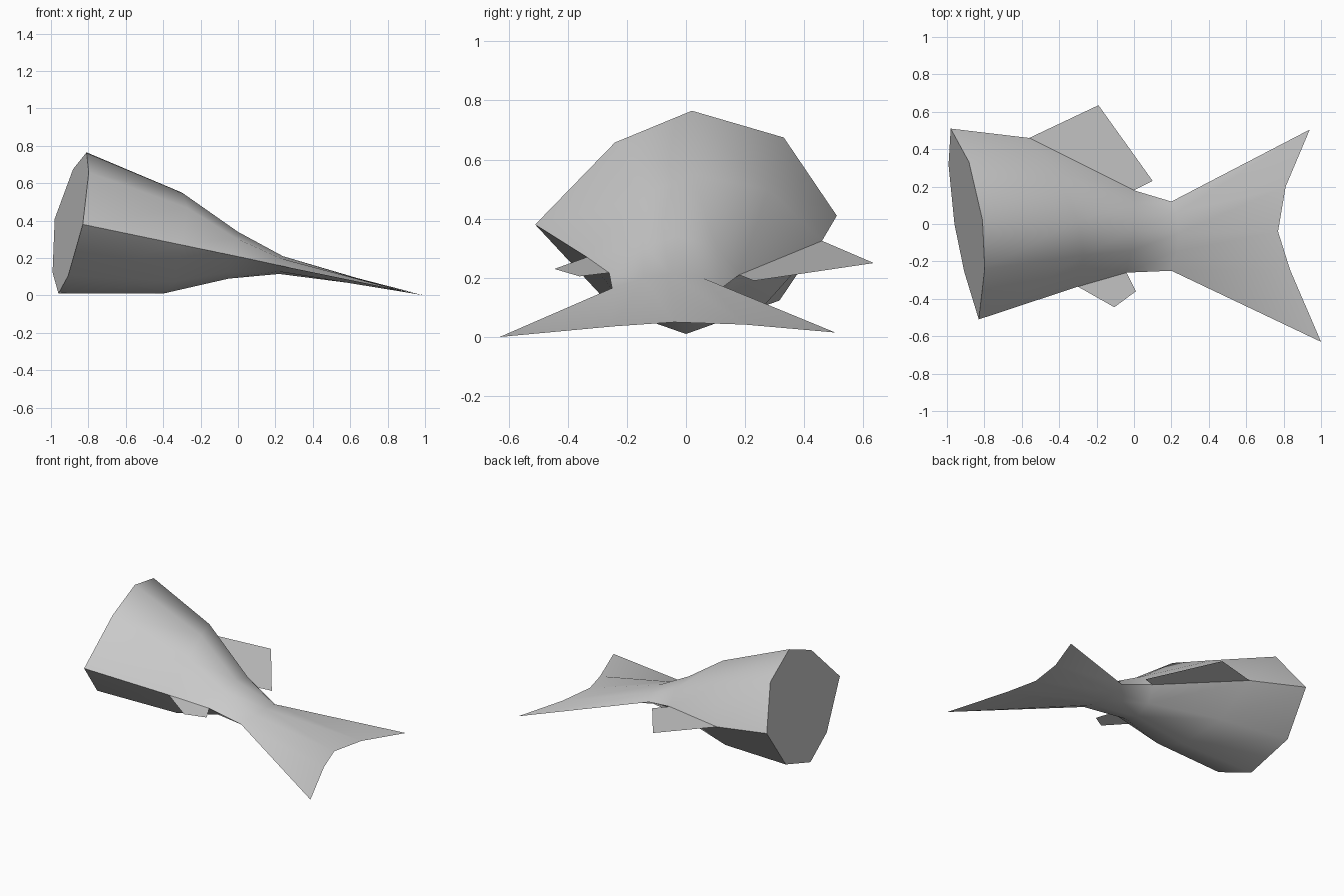
import bpy, bmesh, math
from mathutils import Vector

old = bpy.data.objects.get("Cube")
if old:
    bpy.data.objects.remove(old, do_unlink=True)

grey = bpy.data.materials.new("pale_grey")
grey.use_nodes = True
colour = (0.6, 0.6, 0.6, 1)
grey.diffuse_color = colour
grey.node_tree.nodes["Principled BSDF"].inputs["Base Color"].default_value = colour


def make_object(name, bm):
    bmesh.ops.remove_doubles(bm, verts=bm.verts, dist=0.0005)
    bmesh.ops.recalc_face_normals(bm, faces=bm.faces)
    mesh = bpy.data.meshes.new(name)
    bm.to_mesh(mesh)
    bm.free()
    mesh.materials.append(grey)
    obj = bpy.data.objects.new(name, mesh)
    bpy.context.collection.objects.link(obj)
    bpy.ops.object.select_all(action='DESELECT')
    obj.select_set(True)
    bpy.context.view_layer.objects.active = obj
    bpy.ops.object.shade_smooth_by_angle(angle=math.radians(42))
    return obj


def eight_sided_ring(right, top, left, bottom, spread):
    """Fill in the four diagonal points between the four main ones."""
    right, top, left, bottom = map(Vector, (right, top, left, bottom))
    centre = (right + left) / 2

    def diagonal(side, amount, ridge):
        return centre + (side - centre) * amount * spread + (ridge - centre) * 0.73

    return [right, diagonal(right, 0.5, top), top, diagonal(left, 0.62, top),
            left, diagonal(left, 0.62, bottom), bottom, diagonal(right, 0.5, bottom)]


# Body sections from the blunt end to the forked tail: right, top, left, bottom, spread
tail_notch = (0.77, -0.04, 0.05)
sections = [
    ((-0.83, -0.51, 0.38), (-0.81, 0.02, 0.765), (-0.98, 0.51, 0.41), (-0.96, 0, 0.01), 1),
    ((-0.3, -0.335, 0.27), (-0.3, 0.02, 0.55), (-0.56, 0.46, 0.325), (-0.4, 0, 0.01), 1),
    ((-0.04, -0.26, 0.217), (0, -0.03, 0.34), (0, 0.18, 0.21), (-0.05, -0.03, 0.09), 1),
    ((0.2, -0.25, 0.165), (0.24, -0.05, 0.21), (0.2, 0.12, 0.165), (0.22, -0.05, 0.115), 1),
    ((1, -0.63, 0), tail_notch, (0.94, 0.505, 0.015), tail_notch, 0.7),
]

# Body and tail as one loft
bm = bmesh.new()
rings = [[bm.verts.new(p) for p in eight_sided_ring(*s)] for s in sections]
bm.faces.new(rings[0])
for a, b in zip(rings, rings[1:]):
    for i in range(8):
        j = (i + 1) % 8
        bm.faces.new((a[i], a[j], b[j], b[i]))
make_object("body_and_tail", bm)

# Thin side fins, each hinged on a body edge
fin_tips = {
    "left_fin": (2, (-0.19, 0.635, 0.25), (0.1, 0.23, 0.19)),
    "right_fin": (0, (-0.105, -0.445, 0.23), (0.01, -0.36, 0.205)),
}
for name, (side, front_tip, rear_tip) in fin_tips.items():
    bm = bmesh.new()
    front, tip, rear, root = [bm.verts.new(p) for p in (
        sections[1][side], front_tip, rear_tip, sections[2][side])]
    bm.faces.new((front, tip, rear))
    bm.faces.new((front, rear, root))
    make_object(name, bm)
